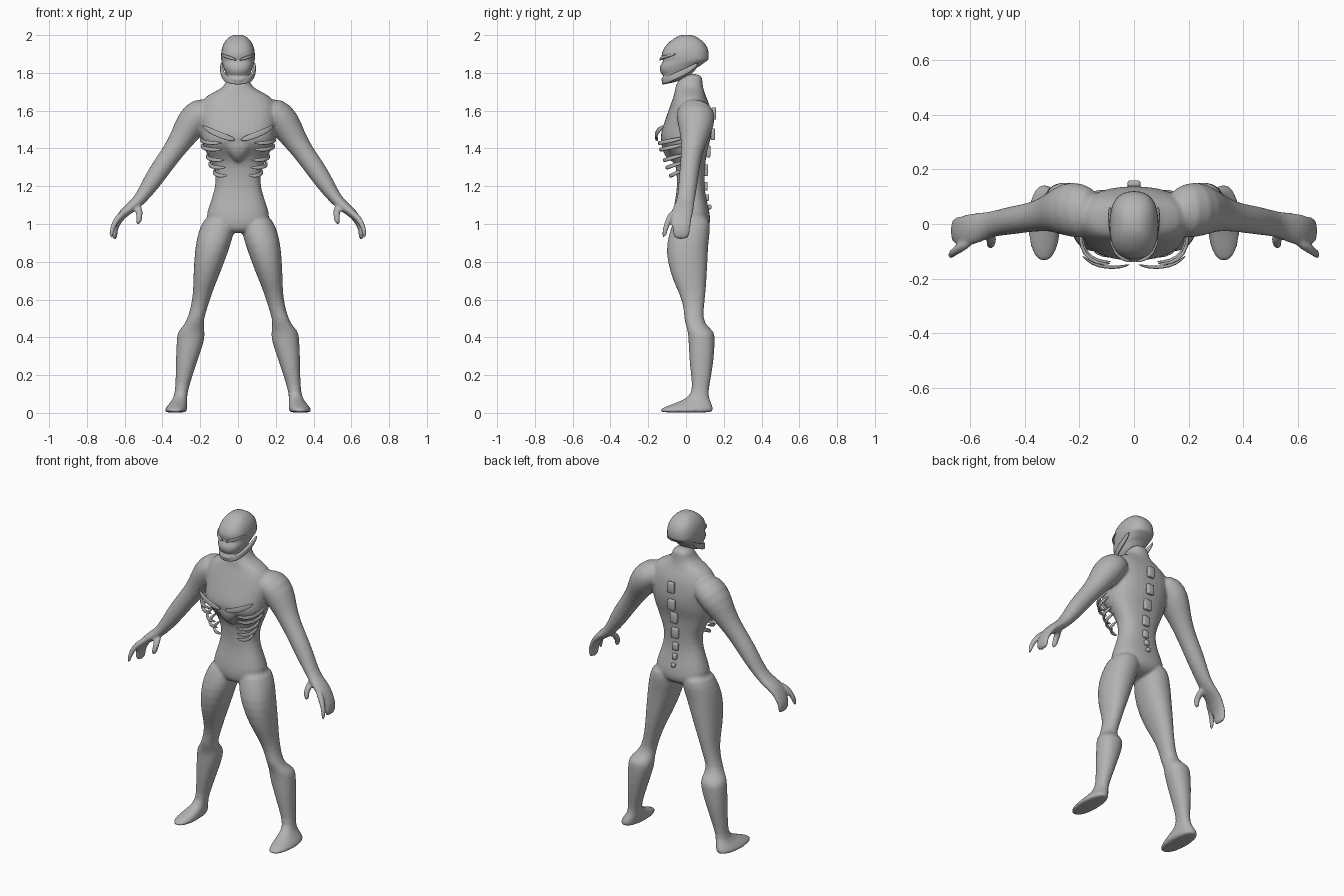
import bpy, bmesh, math
from mathutils import Vector

grey = bpy.data.materials.new("mid grey")
grey.diffuse_color = (0.45, 0.45, 0.45, 1)
N = 16


def oval(bm, c, u, v, e=2.0, tilt=0.0):
    """Superellipse ring of vertices round c, spanned by u and v."""
    ring = []
    for i in range(N):
        t = 2 * math.pi * i / N
        cs, sn = math.cos(t), math.sin(t)
        a = math.copysign(abs(cs) ** (2 / e), cs)
        b = math.copysign(abs(sn) ** (2 / e), sn)
        p = c + u * a + v * b
        p.z += tilt * (b + 1) * v.y
        ring.append(bm.verts.new(p))
    return ring


def skin(bm, rings):
    for r, q in zip(rings, rings[1:]):
        for i in range(N):
            j = (i + 1) % N
            bm.faces.new((r[i], r[j], q[j], q[i]))
    bm.faces.new(rings[0])
    bm.faces.new(rings[-1])


def stack(bm, rows, s=1, e=2.2):
    """Horizontal rings: z, x0, x1, y0, y1, optional tilt."""
    rings = []
    for z, x0, x1, y0, y1, *t in rows:
        c = Vector((s * (x0 + x1) / 2, (y0 + y1) / 2, z))
        rings.append(oval(bm, c, Vector(((x1 - x0) / 2, 0, 0)),
                          Vector((0, (y1 - y0) / 2, 0)), e, t[0] if t else 0))
    skin(bm, rings)


def limb(bm, rows, s=1):
    """Rings across a path in x-z: x, y, z, radius, depth radius."""
    pts = [Vector((s * r[0], r[1], r[2])) for r in rows]
    rings = []
    for i, r in enumerate(rows):
        d = pts[min(i + 1, len(pts) - 1)] - pts[max(i - 1, 0)]
        u = Vector((-d.z, 0, d.x)).normalized() * r[3]
        rings.append(oval(bm, pts[i], u, Vector((0, r[4], 0))))
    skin(bm, rings)


def band(bm, pts, high, thick):
    """Flat blade swept along a mostly level path, tapered at the ends."""
    pts = [Vector(p) for p in pts]
    rings = []
    for i, p in enumerate(pts):
        d = pts[min(i + 1, len(pts) - 1)] - pts[max(i - 1, 0)]
        n = Vector((d.y, -d.x, 0)).normalized()
        k = 0.45 if i in (0, len(pts) - 1) else 1
        rings.append(oval(bm, p, n * thick * k, Vector((0, 0, high * k)), 3))
    skin(bm, rings)


def finish(name, bm, levels=1):
    bmesh.ops.recalc_face_normals(bm, faces=bm.faces)
    for f in bm.faces:
        f.smooth = True
    me = bpy.data.meshes.new(name)
    bm.to_mesh(me)
    bm.free()
    me.materials.append(grey)
    ob = bpy.data.objects.new(name, me)
    bpy.context.collection.objects.link(ob)
    if levels:
        m = ob.modifiers.new("round", 'SUBSURF')
        m.levels = m.render_levels = levels
    return ob


# Body: torso, arms, hands and legs fused into one skin
bm = bmesh.new()
torso = [(1.80, .055, -.02, .09), (1.74, .064, -.055, .088), (1.71, .10, -.06, .095),
         (1.68, .175, -.065, .105), (1.63, .21, -.085, .13), (1.55, .212, -.113, .142),
         (1.48, .20, -.138, .14), (1.43, .195, -.138, .128), (1.385, .175, -.10, .112),
         (1.33, .145, -.058, .105), (1.26, .116, -.05, .10), (1.18, .125, -.048, .098),
         (1.10, .155, -.065, .118), (1.02, .18, -.078, .136), (.975, .13, -.07, .12),
         (.95, .04, -.05, .06)]
stack(bm, [(z, -w, w, a, b) for z, w, a, b in torso], e=2.4)
# pointed lower edge of the chest
stack(bm, [(1.47, -.13, .13, -.13, 0), (1.41, -.09, .09, -.135, 0),
           (1.36, -.045, .045, -.115, 0), (1.32, -.012, .012, -.075, 0)])
leg = [(1.05, .03, .17, -.06, .125), (.98, .012, .205, -.08, .132),
       (.90, .035, .226, -.107, .12), (.80, .07, .234, -.102, .116),
       (.70, .11, .238, -.07, .11), (.64, .135, .238, -.04, .105),
       (.56, .16, .25, -.012, .096), (.50, .18, .268, -.012, .092),
       (.46, .18, .29, 0, .11), (.43, .176, .322, .008, .153),
       (.39, .174, .325, .012, .154), (.30, .205, .33, .015, .15),
       (.20, .24, .33, .025, .136), (.10, .27, .334, .038, .115),
       (.065, .268, .35, -.02, .13), (.035, .268, .378, -.11, .144),
       (.014, .268, .392, -.148, .148), (.0, .275, .385, -.14, .143)]
arm = [(.12, .04, 1.60, .06, .08), (.20, .05, 1.59, .092, .105), (.25, .055, 1.53, .088, .10),
       (.298, .045, 1.45, .066, .072), (.35, .03, 1.375, .056, .058),
       (.405, .02, 1.30, .054, .053), (.455, .012, 1.225, .05, .053),
       (.52, 0, 1.125, .033, .046), (.57, -.015, 1.085, .03, .058),
       (.61, -.022, 1.055, .024, .06), (.64, -.025, 1.01, .02, .053),
       (.658, -.025, .965, .017, .048), (.65, -.025, .915, .014, .042)]
index = [(.59, -.06, 1.07, .02, .02), (.642, -.092, 1.03, .018, .018),
         (.668, -.108, .975, .014, .016), (.672, -.12, .925, .01, .012)]
thumb = [(.535, -.02, 1.10, .025, .025), (.52, -.06, 1.06, .02, .02),
         (.522, -.075, 1.025, .016, .017), (.532, -.075, .995, .011, .013)]
for s in (1, -1):
    stack(bm, leg, s)
    for path in (arm, index, thumb):
        limb(bm, path, s)
body = finish("body", bm)
rm = body.modifiers.new("fuse", 'REMESH')
rm.mode = 'VOXEL'
rm.voxel_size = 0.008
rm.use_smooth_shade = True
sm = body.modifiers.new("soften", 'SMOOTH')
sm.factor, sm.iterations = 0.5, 5

# Head with recessed eye line and mouth line
bm = bmesh.new()
head = [(1.735, .04, -.11, .0, .3), (1.75, .06, -.132, .04, .3), (1.772, .068, -.134, .06, .3),
        (1.783, .07, -.116, .075, .28), (1.797, .076, -.14, .09, .22),
        (1.84, .088, -.144, .115, .1), (1.862, .09, -.116, .121, .03),
        (1.888, .093, -.138, .124, 0), (1.935, .088, -.12, .12, 0),
        (1.97, .07, -.085, .09, 0), (1.993, .045, -.048, .055, 0), (2.002, .02, -.02, .025, 0)]
stack(bm, [(z, -w, w, a, b, t) for z, w, a, b, t in head], e=2.5)
finish("head", bm)

# Jaw guard sweeping round the lower face
bm = bmesh.new()
half = [(.088, .065, 1.85), (.088, .02, 1.818), (.08, -.05, 1.785), (.058, -.105, 1.762)]
band(bm, half + [(0, -.127, 1.755)] + [(-x, y, z) for x, y, z in half[::-1]], .019, .009)
finish("jaw_guard", bm)

# Slanted brow plates over the eyes
for s, side in ((1, "left"), (-1, "right")):
    bm = bmesh.new()
    band(bm, [(s * .09, -.05, 1.90), (s * .07, -.108, 1.888), (s * .035, -.132, 1.878),
              (s * .006, -.138, 1.868)], .009, .007)
    finish(side + "_brow", bm)

    # Chest blade
    bm = bmesh.new()
    band(bm, [(s * .19, -.115, 1.52), (s * .155, -.147, 1.497), (s * .10, -.16, 1.473),
              (s * .05, -.158, 1.455), (s * .015, -.148, 1.447)], .017, .006)
    finish(side + "_chest_blade", bm)

    # Ribs round the flank
    bm = bmesh.new()
    for z, w, y in ((1.435, .2, -.145), (1.40, .195, -.138), (1.345, .168, -.118),
                    (1.305, .155, -.105), (1.262, .13, -.085)):
        band(bm, [(s * w * .93, 0, z + .025), (s * w, -.05, z + .012),
                  (s * w * .92, y * .78, z), (s * w * .68, y, z - .008),
                  (s * w * .42, y, z - .005)], .011, .007)
    finish(side + "_ribs", bm)

# Spine plates, shrinking downwards
for i, (z, y, w, h) in enumerate(((1.585, .148, .046, .066), (1.475, .142, .046, .062),
                                  (1.385, .118, .048, .066), (1.285, .106, .046, .062),
                                  (1.20, .104, .038, .046), (1.14, .112, .03, .034),
                                  (1.09, .124, .024, .024))):
    bm = bmesh.new()
    bmesh.ops.create_cube(bm, size=1)
    for v in bm.verts:
        v.co = Vector((v.co.x * w, y + v.co.y * .022, z + v.co.z * h))
    ob = finish("spine_plate_%d" % (i + 1), bm, 0)
    b = ob.modifiers.new("edge", 'BEVEL')
    b.width, b.segments = .006, 2
